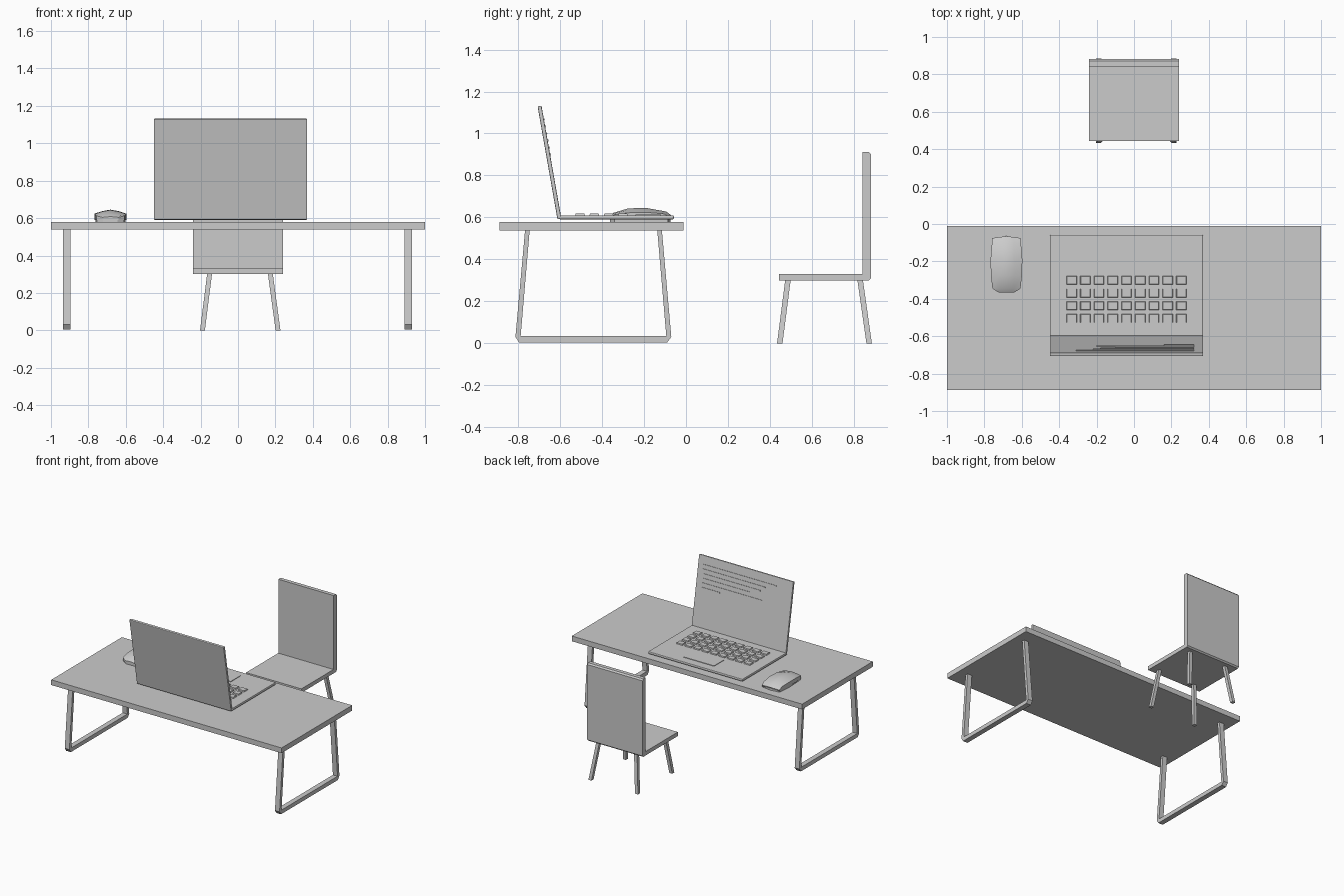
import bpy, bmesh, math
from mathutils import Vector, Matrix

if "Cube" in bpy.data.objects:
    bpy.data.objects.remove(bpy.data.objects["Cube"])


def finish(name, bm, bevel=0, smooth=False):
    bmesh.ops.recalc_face_normals(bm, faces=bm.faces)
    me = bpy.data.meshes.new(name)
    bm.to_mesh(me)
    bm.free()
    ob = bpy.data.objects.new(name, me)
    bpy.context.collection.objects.link(ob)
    if bevel:
        m = ob.modifiers.new("bevel", 'BEVEL')
        m.width, m.segments = bevel, 2
    if smooth:
        bpy.ops.object.select_all(action='DESELECT')
        ob.select_set(True)
        bpy.context.view_layer.objects.active = ob
        bpy.ops.object.shade_smooth_by_angle(angle=math.radians(30))
    return ob


def add_box(bm, lo, hi):
    lo, hi = Vector(lo), Vector(hi)
    vs = bmesh.ops.create_cube(bm, size=1)['verts']
    for v in vs:
        v.co = (lo + hi) / 2 + v.co * (hi - lo)
    return vs


def box(name, lo, hi, bevel=0):
    bm = bmesh.new()
    add_box(bm, lo, hi)
    return finish(name, bm, bevel)


def loft(name, rings, smooth=False):
    bm = bmesh.new()
    loops = [[bm.verts.new(p) for p in r] for r in rings]
    n = len(loops[0])
    for a, b in zip(loops, loops[1:]):
        for i in range(n):
            j = (i + 1) % n
            bm.faces.new((a[i], a[j], b[j], b[i]))
    bm.faces.new(loops[0])
    bm.faces.new(loops[-1])
    return finish(name, bm, 0, smooth)


def extrude_x(name, profile, x0, x1):
    return loft(name, [[(x, y, z) for y, z in profile] for x in (x0, x1)])


# Desk top and the two U-shaped leg frames
box("desk_top", (-1, -0.888, 0.538), (1, -0.012, 0.579))
frame = [(-.767, .54), (-.813, .03), (-.795, .004), (-.09, .004), (-.07, .03),
         (-.115, .54), (-.137, .54), (-.094, .035), (-.788, .035), (-.745, .54)]
for side, cx in (("left", -.915), ("right", .91)):
    extrude_x("desk_leg_" + side, frame, cx - .02, cx + .02)

# Chair seat, back and splayed legs
box("chair_seat", (-.24, .443, .30), (.24, .85, .331))
back = [(.842, .30), (.872, .30), (.882, .31), (.882, .90), (.872, .911), (.842, .911)]
extrude_x("chair_back", back, -.24, .24)
h = .013
for xn, x0, x1 in (("left", -.19, -.152), ("right", .214, .173)):
    for yn, y0, y1 in (("front", .447, .486), ("rear", .873, .83)):
        loft(f"chair_leg_{xn}_{yn}",
             [[(x + a * h, y + b * h, z) for a, b in ((-1, -1), (1, -1), (1, 1), (-1, 1))]
              for x, y, z in ((x0, y0, 0), (x1, y1, .302))])

# Laptop base with keys and trackpad
box("laptop_base", (-.45, -.605, .590), (.37, -.058, .610), .006)
box("trackpad", (-.16, -.24, .605), (.105, -.12, .614))
bm = bmesh.new()
pitch = .66 / 9
for r in range(4):
    for c in range(9):
        x, y = -.37 + pitch * (c + .5), -.505 + .068 * r
        vs = add_box(bm, (x - .029, y - .024, .606), (x + .029, y + .024, .618))
        for v in vs:
            if v.co.z > .61:
                v.co.x += (x - v.co.x) * .15
                v.co.y += (y - v.co.y) * .15
finish("keys", bm)

# Tilted screen, with raised strips on its inner face
tilt = Matrix.Translation((0, -.594, .594)) @ Matrix.Rotation(math.atan2(.095, .54), 4, 'X')
screen = box("laptop_screen", (-.45, -.019, 0), (.37, 0, .547), .005)
screen.matrix_world = tilt
bm = bmesh.new()
for i, length in enumerate((.63, .54, .5, .42, .52, .16)):
    z = .48 - .034 * i
    add_box(bm, (.32 - length, -.003, z - .004), (.32, .004, z + .004))
finish("screen_strips", bm).matrix_world = tilt

# Mouse: bottom plate and low-poly domed shell
cx = -.682
half = [(.0, -.07), (.075, -.082), (.083, -.2), (.075, -.345), (.04, -.366)]
outline = half + [(-x, y) for x, y in reversed(half[1:])]
loft("mouse_plate", [[(cx + x * .97, -.22 + (y + .22) * .97, z) for x, y in outline]
                     for z in (.578, .592)])
stations = [(-.366, .042, .604, .608), (-.345, .075, .612, .622), (-.275, .083, .622, .643),
            (-.19, .085, .624, .645), (-.105, .078, .617, .628), (-.075, .076, .600, .606)]
rings = []
for y, w, zs, zr in stations:
    rings.append([(cx + x, y + (.010 * (1 - abs(x) / w) if y > -.12 else 0), z) for x, z in
                  ((-w, .590), (-w, zs), (-w * .5, zs + (zr - zs) * .65), (0, zr),
                   (w * .5, zs + (zr - zs) * .65), (w, zs), (w, .590))])
loft("mouse_shell", rings, True)
